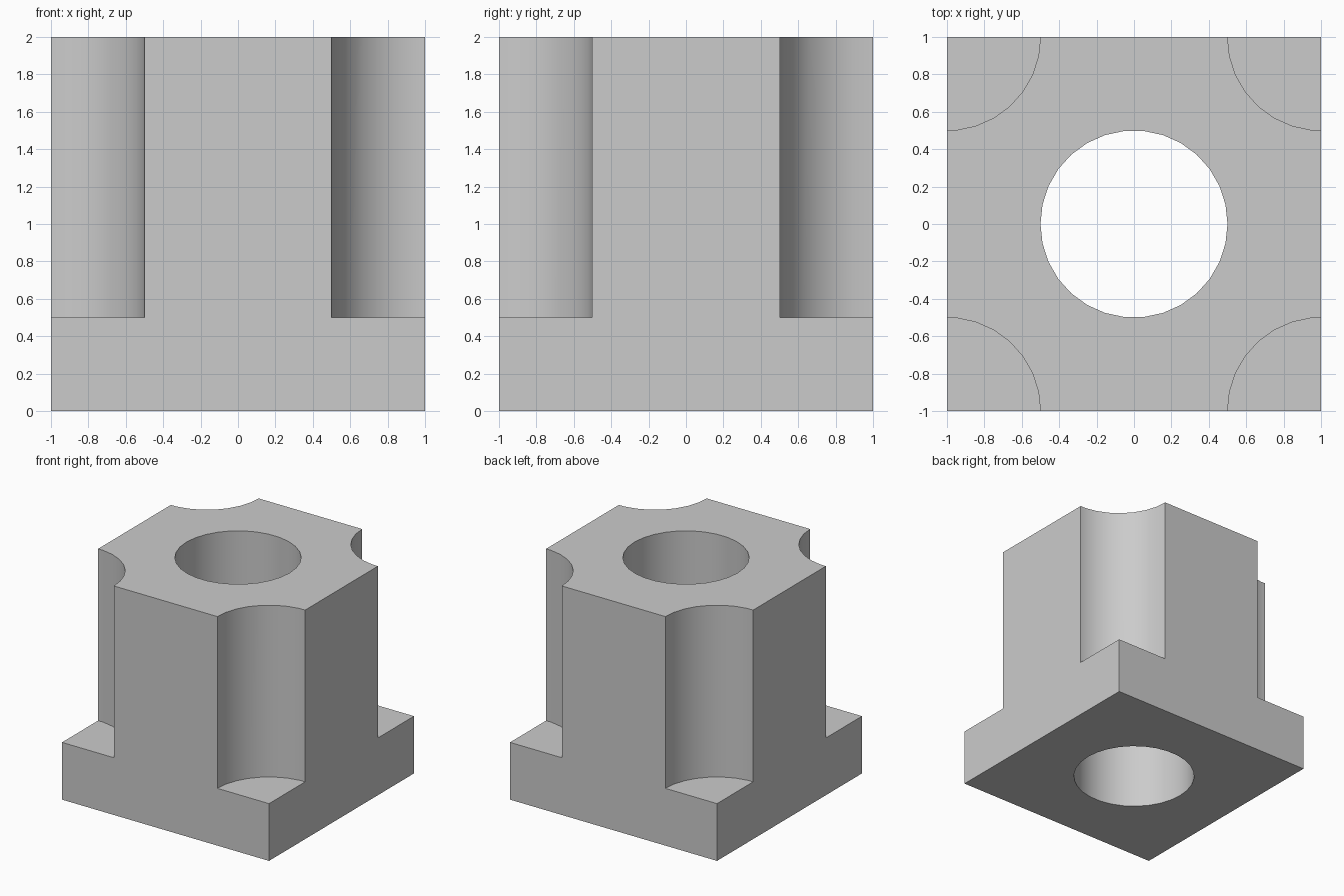
import bpy
import math

cube = bpy.data.objects.get("Cube")
if cube:
    bpy.data.objects.remove(cube, do_unlink=True)

RADIUS = 0.5
SIDES = 30
FLANGE = 0.5

grey = bpy.data.materials.new("plain_grey")
grey.use_nodes = True
colour = (0.6, 0.6, 0.6, 1)
grey.diffuse_color = colour
grey.node_tree.nodes["Principled BSDF"].inputs["Base Color"].default_value = colour


def cutter(name, x, y, bottom):
    """Upright cylinder from the given height to above the block."""
    height = 3 - bottom
    bpy.ops.mesh.primitive_cylinder_add(
        vertices=SIDES, radius=RADIUS, depth=height,
        location=(x, y, bottom + height / 2),
        rotation=(0, 0, math.pi / 2))  # a corner of the polygon lies on +x
    obj = bpy.context.object
    obj.name = name
    obj.hide_render = True
    return obj


# Solid block
bpy.ops.mesh.primitive_cube_add(size=2, location=(0, 0, 1))
block = bpy.context.object
block.name = "bored_block"
block.data.materials.append(grey)

# Through bore and four corner bolt reliefs
cutters = [cutter("bore_cutter", 0, 0, -1)]
for x in (-1, 1):
    for y in (-1, 1):
        cutters.append(cutter("corner_cutter", x, y, FLANGE))

for tool in cutters:
    tool.data.materials.append(grey)
    cut = block.modifiers.new(tool.name, "BOOLEAN")
    cut.operation = "DIFFERENCE"
    cut.solver = "EXACT"
    cut.object = tool

# Bake the cuts and drop the helpers
bpy.ops.object.select_all(action="DESELECT")
block.select_set(True)
bpy.context.view_layer.objects.active = block
for cut in list(block.modifiers):
    bpy.ops.object.modifier_apply(modifier=cut.name)
for tool in cutters:
    bpy.data.objects.remove(tool, do_unlink=True)

# Smooth curved walls, crisp edges
bpy.ops.object.shade_smooth_by_angle(angle=math.radians(30))
